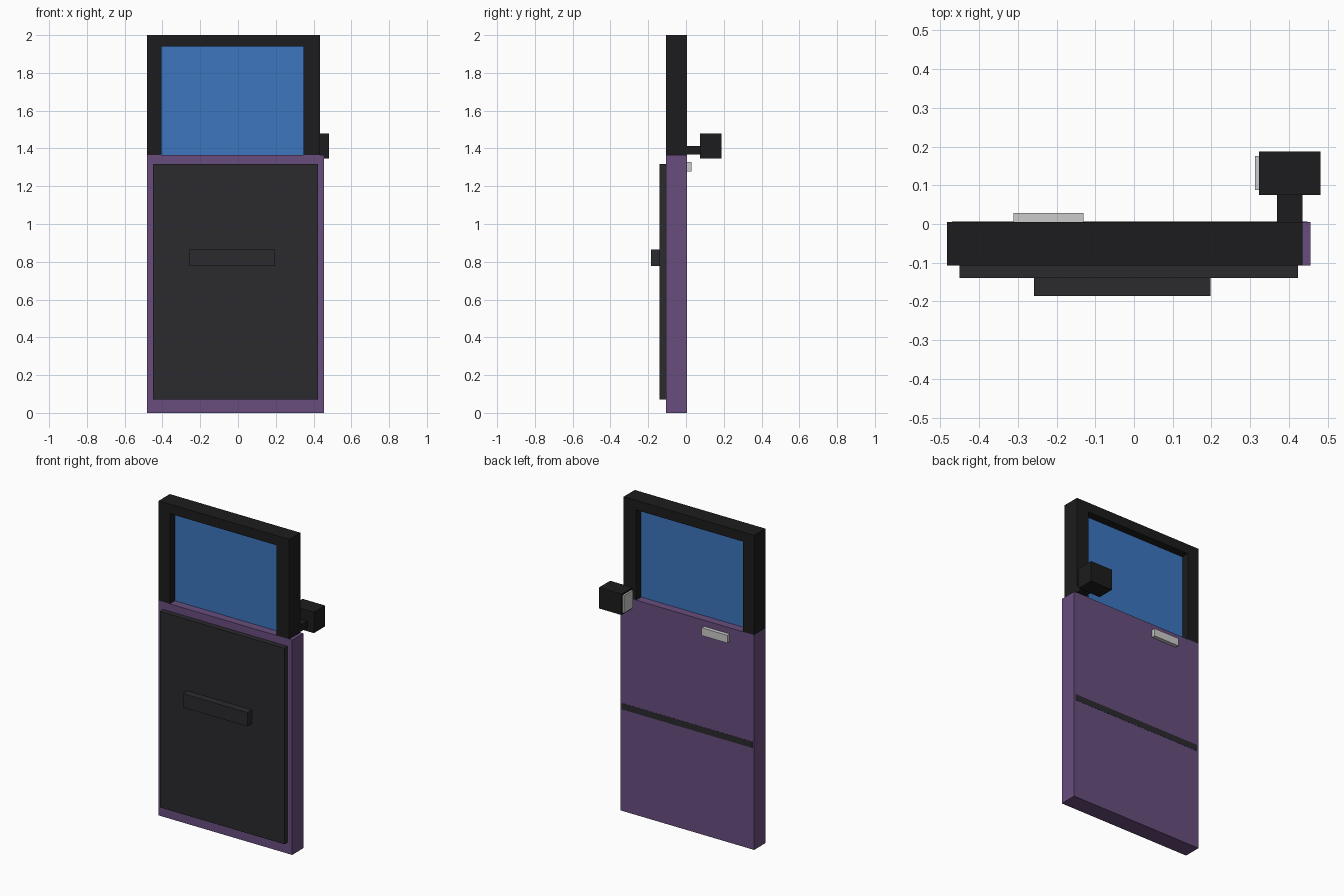
import bpy, bmesh

if "Cube" in bpy.data.objects:
    bpy.data.objects.remove(bpy.data.objects["Cube"])


def paint(name, rgb):
    mat = bpy.data.materials.new(name)
    mat.diffuse_color = (*rgb, 1)
    mat.use_nodes = True
    mat.node_tree.nodes["Principled BSDF"].inputs["Base Color"].default_value = mat.diffuse_color
    return mat


PURPLE = paint("purple_paint", (0.14, 0.075, 0.21))
BLACK = paint("black_trim", (0.012, 0.012, 0.013))
CHARCOAL = paint("charcoal_plastic", (0.024, 0.024, 0.028))
BLUE = paint("blue_glass", (0.045, 0.18, 0.52))
SILVER = paint("silver", (0.52, 0.52, 0.52))


def finish(name, bm, mat):
    bmesh.ops.recalc_face_normals(bm, faces=bm.faces)
    mesh = bpy.data.meshes.new(name)
    bm.to_mesh(mesh)
    bm.free()
    mesh.materials.append(mat)
    obj = bpy.data.objects.new(name, mesh)
    bpy.context.collection.objects.link(obj)
    return obj


def box(name, x, y, z, mat):
    """Box given by its (min, max) range on each axis."""
    bm = bmesh.new()
    bmesh.ops.create_cube(bm, size=1)
    for v in bm.verts:
        v.co = [r[0] if c < 0 else r[1] for c, r in zip(v.co, (x, y, z))]
    return finish(name, bm, mat)


def extrude_profile(name, points, y, mat):
    """Front-view (x, z) outline extruded from y[0] to y[1]."""
    bm = bmesh.new()
    face = bm.faces.new([bm.verts.new((px, y[0], pz)) for px, pz in points])
    out = bmesh.ops.extrude_face_region(bm, geom=[face])
    verts = [g for g in out["geom"] if isinstance(g, bmesh.types.BMVert)]
    bmesh.ops.translate(bm, verts=verts, vec=(0, y[1] - y[0], 0))
    return finish(name, bm, mat)


FRONT, BACK = -0.107, 0.005   # faces of the door slab
SILL = 1.366                  # top of the painted lower door

# Painted lower door
box("door_body", (-0.483, 0.456), (FRONT, BACK), (0, SILL), PURPLE)

# Window frame: an upside-down U standing on the sill
extrude_profile("window_frame", [
    (-0.483, SILL), (-0.483, 2.0), (0.435, 2.0), (0.435, SILL),
    (0.347, SILL), (0.347, 1.939), (-0.404, 1.939), (-0.404, SILL),
], (FRONT, BACK), BLACK)
box("window_glass", (-0.404, 0.347), (-0.056, -0.046), (SILL, 1.939), BLUE)

# Interior trim and armrest
box("inner_panel", (-0.451, 0.424), (-0.14, FRONT), (0.072, 1.318), CHARCOAL)
box("armrest", (-0.258, 0.197), (-0.186, -0.14), (0.777, 0.865), CHARCOAL)

# Outside: thin rub strip nearly flush with the skin, and pull handle
box("rub_strip", (-0.47, 0.448), (-0.01, BACK + 0.001), (0.645, 0.685), CHARCOAL)
box("outer_handle", (-0.311, -0.131), (BACK, 0.029), (1.278, 1.327), SILVER)

# Wing mirror
box("mirror_arm", (0.369, 0.435), (BACK, 0.075), (1.369, 1.413), BLACK)
box("mirror_housing", (0.323, 0.481), (0.075, 0.187), (1.347, 1.48), BLACK)
box("mirror_glass", (0.312, 0.323), (0.088, 0.176), (1.358, 1.469), SILVER)
